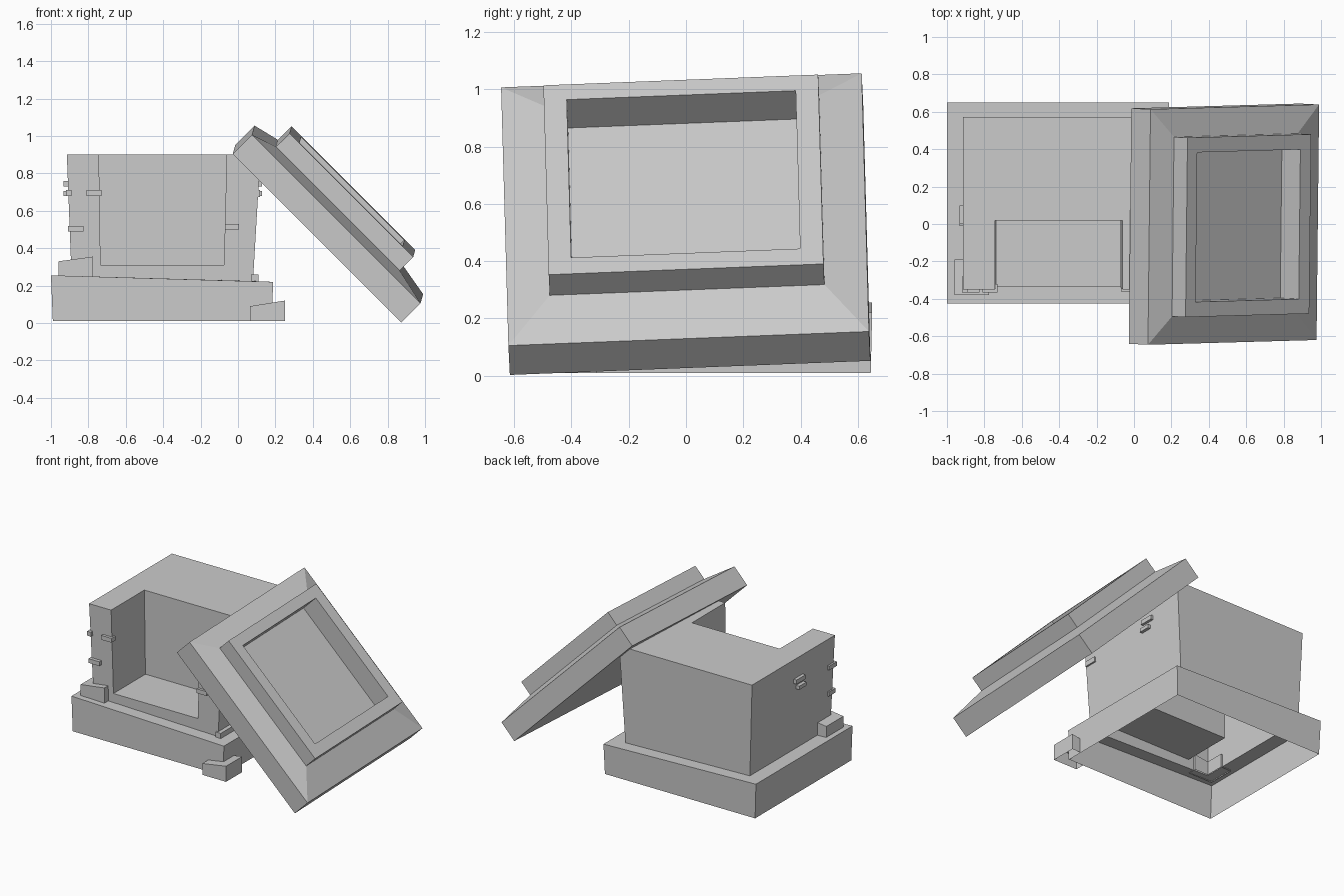
import bpy, bmesh
from mathutils import Matrix, Vector

if "Cube" in bpy.data.objects:
    bpy.data.objects.remove(bpy.data.objects["Cube"])


def loft(name, loops, cap_start=False, cap_end=True, matrix=None):
    """Skin a list of equal-length point loops into one flat-shaded object."""
    bm = bmesh.new()
    rings = [[bm.verts.new(p) for p in loop] for loop in loops]
    for a, b in zip(rings, rings[1:]):
        for i in range(len(a)):
            j = (i + 1) % len(a)
            bm.faces.new((a[i], a[j], b[j], b[i]))
    if cap_start:
        bm.faces.new(rings[0][::-1])
    if cap_end:
        bm.faces.new(rings[-1])
    mesh = bpy.data.meshes.new(name)
    if matrix:
        bm.transform(matrix)
    bm.to_mesh(mesh)
    bm.free()
    obj = bpy.data.objects.new(name, mesh)
    bpy.context.collection.objects.link(obj)
    return obj


def rect(x0, x1, y0, y1, zl, zr=None):
    """Counter-clockwise rectangle, height zl at the left and zr at the right."""
    zr = zl if zr is None else zr
    return [(x0, y0, zl), (x1, y0, zr), (x1, y1, zr), (x0, y1, zl)]


def box(name, x0, x1, y0, y1, z0, z1):
    return loft(name, [rect(x0, x1, y0, y1, z0), rect(x0, x1, y0, y1, z1)], True)


def corner_trim(name, outline, z0, zl, zr):
    """L-shaped trim, open below, with a sloping top."""
    xs = [p[0] for p in outline]
    lo, span = min(xs), max(xs) - min(xs)
    top = [(x, y, zl + (zr - zl) * (x - lo) / span) for x, y in outline]
    return loft(name, [[(x, y, z0) for x, y in outline], top])


# Plinth: open underneath, top ring meets the chest
seat = rect(-0.89, 0.08, -0.335, 0.56, 0.25, 0.224)
loft("plinth", [rect(-0.99, 0.18, -0.425, 0.645, 0.01),
                rect(-1.0, 0.188, -0.425, 0.65, 0.255, 0.22), seat], cap_end=False)

# Chest: tapered block with a notch open to the front and top
chest = loft("chest", [seat, rect(-0.915, 0.12, -0.35, 0.572, 0.9)], True)
cutter = loft("notch_cutter", [rect(-0.735, -0.075, -0.6, 0.02, 0.31),
                               rect(-0.745, -0.058, -0.6, 0.02, 1.0)], True)
cutter.hide_render = True
mod = chest.modifiers.new("notch", "BOOLEAN")
mod.operation, mod.solver, mod.object = "DIFFERENCE", "EXACT", cutter
bpy.context.view_layer.update()
cut = bpy.data.meshes.new_from_object(
    chest.evaluated_get(bpy.context.evaluated_depsgraph_get()))
chest.modifiers.clear()
chest.data = cut
bpy.data.objects.remove(cutter)
bm = bmesh.new()
bm.from_mesh(cut)
bmesh.ops.delete(bm, geom=[f for f in bm.faces if f.calc_center_median().z < 0.26
                           and f.normal.z < -0.9], context="FACES")
bm.to_mesh(cut)
bm.free()

# Corner trims: one in place, one broken off beside the plinth, one stub
corner_trim("left_corner_trim", [(-0.96, -0.38), (-0.775, -0.38), (-0.775, -0.32),
                                 (-0.88, -0.32), (-0.88, -0.19), (-0.96, -0.19)],
            0.245, 0.33, 0.355)
corner_trim("fallen_corner_trim", [(0.065, -0.49), (0.25, -0.49), (0.25, -0.31),
                                   (0.185, -0.31), (0.185, -0.425), (0.065, -0.425)],
            0.01, 0.09, 0.12)
box("right_trim_stub", 0.07, 0.11, -0.35, -0.2, 0.22, 0.26)

# Small raised chips on the front and corners
box("front_chip_upper", -0.81, -0.73, -0.365, -0.32, 0.68, 0.71)
box("front_chip_lower", -0.91, -0.825, -0.365, -0.29, 0.49, 0.52)
box("front_chip_right", -0.07, 0.005, -0.36, -0.32, 0.5, 0.53)
box("left_corner_chip", -0.92, -0.89, -0.365, -0.28, 0.68, 0.71)
box("right_corner_chip", 0.08, 0.118, -0.34, -0.25, 0.675, 0.71)

# Side brackets made from two short staggered bars
for side, x0, x1, y in (("left", -0.932, -0.89, 0.0), ("right", 0.09, 0.128, 0.22)):
    box(side + "_bracket_upper", x0, x1, y, y + 0.1, 0.73, 0.76)
    box(side + "_bracket_lower", x0, x1, y - 0.01, y + 0.07, 0.68, 0.705)

# Lid: stepped slab with a recess, leaning against the chest
down = Vector((0.71, 0.02, -0.71)).normalized()
across = Vector((0.01, 1, 0.04))
across = (across - down * across.dot(down)).normalized()
normal = down.cross(across)
lean = Matrix((down, across, normal)).transposed().to_4x4()
lean.translation = (0, 0.025, 0.003)
loft("lid", [rect(-0.67, 0.605, -0.63, 0.63, 0.64),
             rect(-0.67, 0.605, -0.63, 0.63, 0.785),
             rect(-0.53, 0.405, -0.48, 0.48, 0.825),
             rect(-0.53, 0.405, -0.48, 0.48, 0.927),
             rect(-0.455, 0.325, -0.4, 0.4, 0.927),
             rect(-0.455, 0.325, -0.4, 0.4, 0.787)], True, True, lean)
